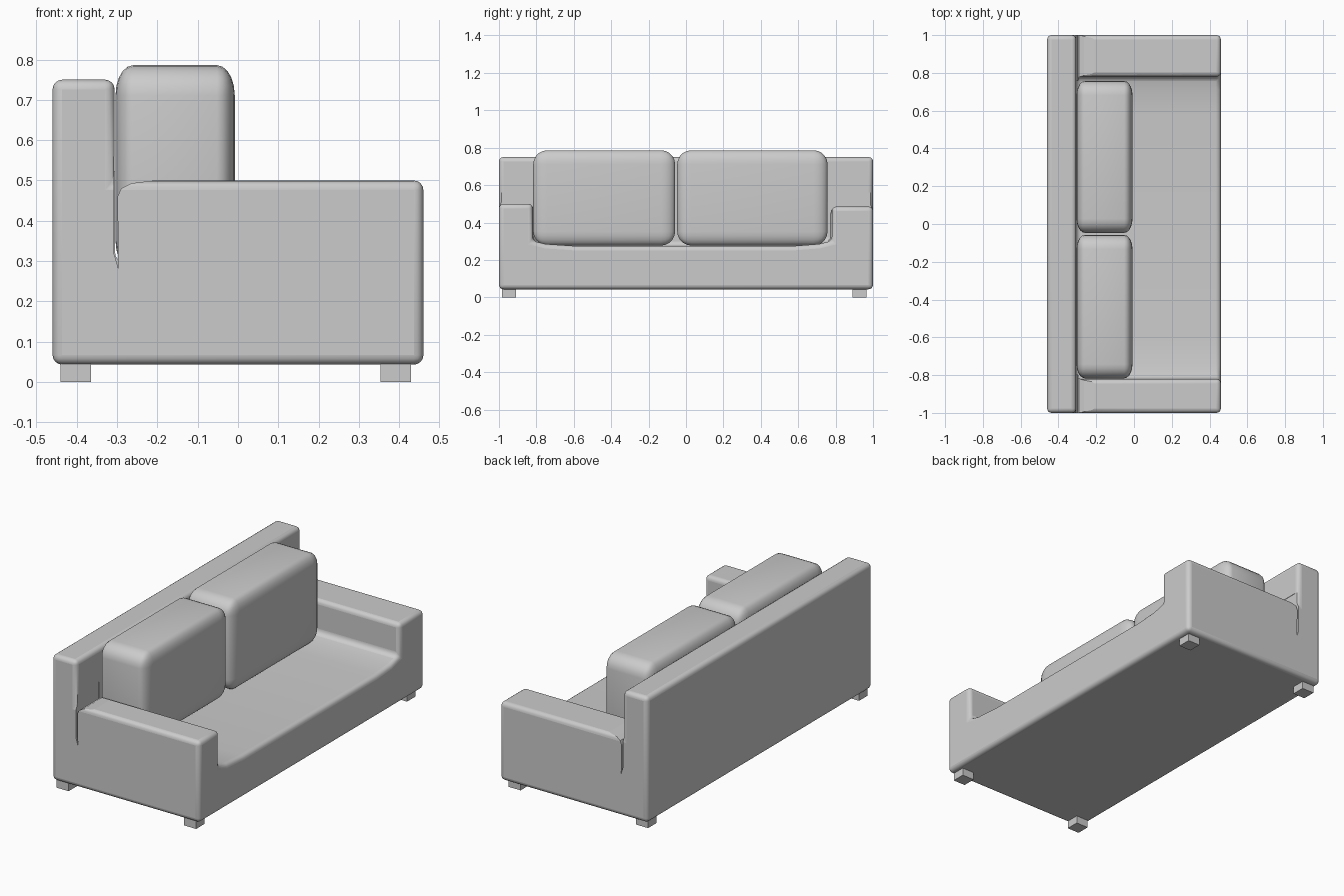
import bpy, bmesh
from mathutils import Vector

if "Cube" in bpy.data.objects:
    bpy.data.objects.remove(bpy.data.objects["Cube"], do_unlink=True)

GREY = (0.6, 0.6, 0.6, 1)
fabric = bpy.data.materials.new("light grey")
fabric.use_nodes = True
fabric.diffuse_color = GREY
fabric.node_tree.nodes["Principled BSDF"].inputs["Base Color"].default_value = GREY


def add_object(name, bm):
    bmesh.ops.recalc_face_normals(bm, faces=bm.faces)
    mesh = bpy.data.meshes.new(name)
    bm.to_mesh(mesh)
    bm.free()
    mesh.materials.append(fabric)
    obj = bpy.data.objects.new(name, mesh)
    bpy.context.collection.objects.link(obj)
    return obj


def smooth(obj):
    bpy.ops.object.select_all(action="DESELECT")
    obj.select_set(True)
    bpy.context.view_layer.objects.active = obj
    bpy.ops.object.shade_smooth_by_angle(angle=0.7)


def box(low, high):
    low, high = Vector(low), Vector(high)
    bm = bmesh.new()
    bmesh.ops.create_cube(bm, size=1)
    bmesh.ops.scale(bm, vec=high - low, verts=bm.verts)
    bmesh.ops.translate(bm, vec=(low + high) / 2, verts=bm.verts)
    return bm


# Upholstered body: arms and dished seat in one section, tall back behind
FRONT, BACK, REAR = 0.46, -0.306, -0.46
BASE, TOP = 0.043, 0.75
section = [(-1, 0.5), (-0.82, 0.5), (-0.82, 0.302), (-0.75, 0.285), (-0.6, 0.275),
           (0.58, 0.275), (0.71, 0.285), (0.78, 0.302), (0.78, 0.485), (1, 0.485)]
bm = bmesh.new()
front = [bm.verts.new((FRONT, y, z)) for y, z in section]
inner = [bm.verts.new((BACK, y, z)) for y, z in section]
ends = []
for y in (-1, 1):
    ends.append([bm.verts.new((x, y, z)) for x, z in
                 ((BACK, TOP), (REAR, TOP), (REAR, BASE), (FRONT, BASE))])
for i in range(len(section) - 1):
    bm.faces.new((front[i], front[i + 1], inner[i + 1], inner[i]))
bm.faces.new(front + [ends[1][3], ends[0][3]])
bm.faces.new(inner + [ends[1][0], ends[0][0]])
for i in range(3):
    bm.faces.new((ends[0][i], ends[0][i + 1], ends[1][i + 1], ends[1][i]))
for end, k in ((ends[0], 0), (ends[1], -1)):
    bm.faces.new([front[k], inner[k]] + end)
body = add_object("sofa_body", bm)
bevel = body.modifiers.new("soft edges", "BEVEL")
bevel.width = 0.024
bevel.segments = 4
bevel.limit_method = "ANGLE"
bevel.angle_limit = 0.7
bevel.use_clamp_overlap = False

# Narrow grooves parting each arm from the back, rounding the arm's rear end
for name, y0, y1, top in (("right", -1.05, -0.8, 0.5), ("left", 0.76, 1.05, 0.485)):
    outline = [(-0.308, 0.56), (-0.308, 0.32), (-0.297, 0.283), (-0.299, top - 0.04),
               (-0.29, top - 0.02), (-0.265, top - 0.007), (-0.2, top + 0.001), (-0.2, 0.56)]
    bm = bmesh.new()
    face = bm.faces.new([bm.verts.new((x, y0, z)) for x, z in outline])
    grown = bmesh.ops.extrude_face_region(bm, geom=[face])["geom"]
    bmesh.ops.translate(bm, vec=(0, y1 - y0, 0),
                        verts=[v for v in grown if isinstance(v, bmesh.types.BMVert)])
    cutter = add_object(name + "_groove_cutter", bm)
    cutter.hide_render = True
    cutter.hide_viewport = True
    cut = body.modifiers.new(name + " groove", "BOOLEAN")
    cut.operation = "DIFFERENCE"
    cut.solver = "EXACT"
    cut.object = cutter
smooth(body)

# Back cushions, rounded more in height and width than in depth
STRETCH = 1.7
for name, y0, y1 in (("right", -0.817, -0.058), ("left", -0.047, 0.757)):
    bm = box((-0.304 * STRETCH, y0, 0.277), (-0.008 * STRETCH, y1, 0.786))
    bmesh.ops.bevel(bm, geom=bm.edges[:], offset=0.075, segments=5, profile=0.5,
                    affect="EDGES")
    bmesh.ops.scale(bm, vec=(1 / STRETCH, 1, 1), verts=bm.verts)
    smooth(add_object(name + "_back_cushion", bm))

# Square feet
for side, y in (("right", -0.985), ("left", 0.89)):
    for place, x in (("rear", -0.44), ("front", 0.354)):
        add_object(side + "_" + place + "_foot",
                   box((x, y, 0), (x + 0.075, y + 0.075, BASE + 0.01)))
